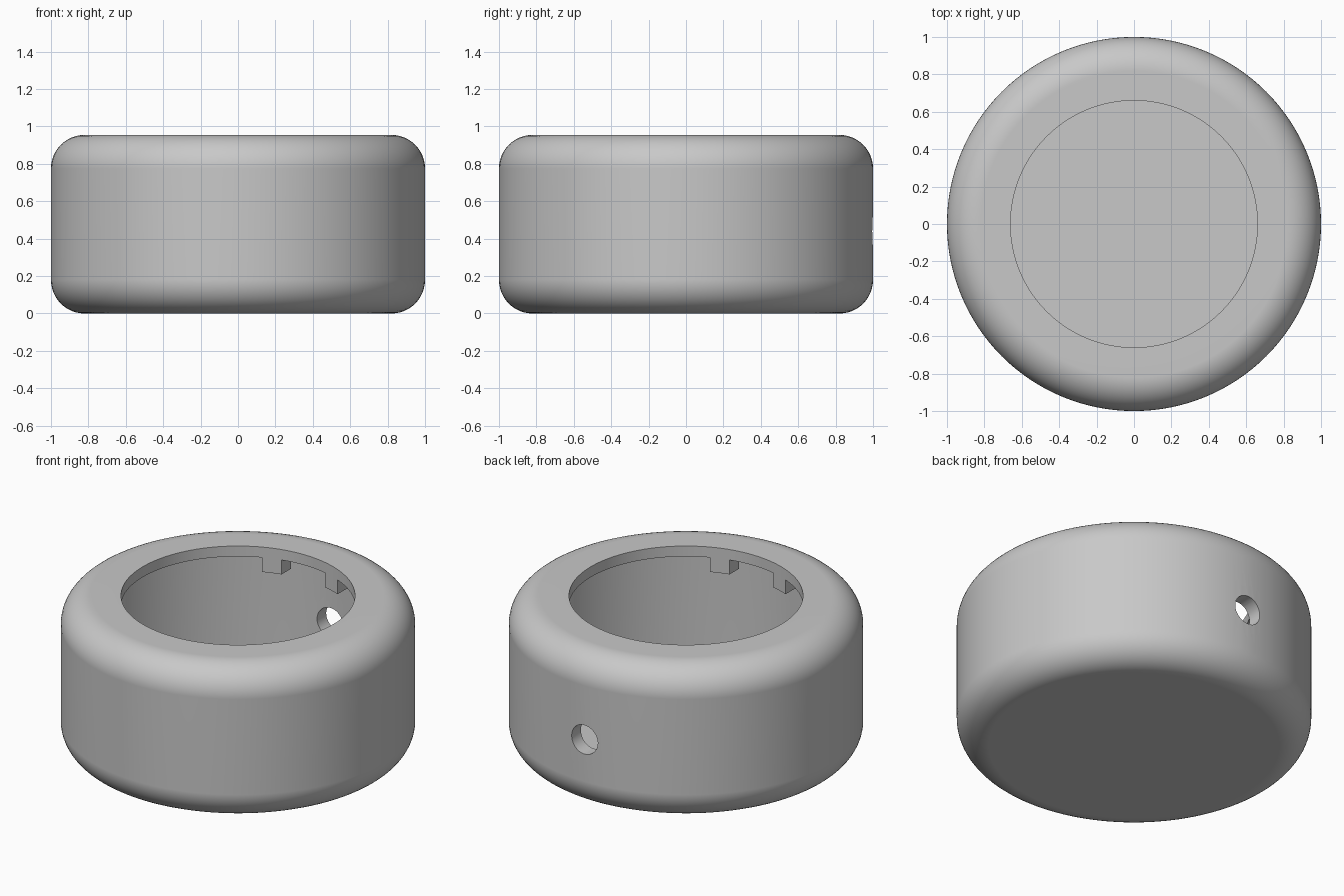
import bpy, bmesh
from math import sin, cos, pi, radians, sqrt
from mathutils import Matrix

cube = bpy.data.objects.get("Cube")
if cube:
    bpy.data.objects.remove(cube, do_unlink=True)

HEIGHT, OUTER, INNER, OPENING = 0.955, 1.0, 0.91, 0.66
FILLET, INNER_FILLET = 0.18, 0.08
FLOOR, LIP_BOTTOM = 0.08, 0.89
SEGMENTS = 128

grey = bpy.data.materials.new("plain grey")
grey.use_nodes = True
grey.diffuse_color = (0.58, 0.58, 0.58, 1)
grey.node_tree.nodes["Principled BSDF"].inputs["Base Color"].default_value = grey.diffuse_color


def make_object(name, bm):
    bmesh.ops.recalc_face_normals(bm, faces=bm.faces)
    mesh = bpy.data.meshes.new(name)
    bm.to_mesh(mesh)
    bm.free()
    obj = bpy.data.objects.new(name, mesh)
    bpy.context.collection.objects.link(obj)
    mesh.materials.append(grey)
    return obj


def select_only(obj):
    bpy.ops.object.select_all(action='DESELECT')
    obj.select_set(True)
    bpy.context.view_layer.objects.active = obj


def corner(r, z, radius, start, steps=12):
    """Quarter-circle points around (r, z), counter-clockwise from start degrees."""
    angles = [radians(start + 90 * i / steps) for i in range(steps + 1)]
    return [(r + radius * cos(a), z + radius * sin(a)) for a in angles]


# Hollow body: outer skin from the base centre up, then over the lip and down inside
r_out, r_in = OUTER - FILLET, INNER - INNER_FILLET
profile = [(0, 0)]
profile += corner(r_out, FILLET, FILLET, -90)
profile += corner(r_out, HEIGHT - FILLET, FILLET, 0)
profile += [(OPENING, HEIGHT), (OPENING, LIP_BOTTOM)]
profile += corner(r_in, LIP_BOTTOM - INNER_FILLET, INNER_FILLET, 0, 6)[::-1]
profile += corner(r_in, FLOOR + INNER_FILLET, INNER_FILLET, -90, 6)[::-1]
profile += [(0, FLOOR)]

bm = bmesh.new()
verts = [bm.verts.new((r, 0, z)) for r, z in profile]
edges = [bm.edges.new(pair) for pair in zip(verts, verts[1:])]
bmesh.ops.spin(bm, geom=verts + edges, cent=(0, 0, 0), axis=(0, 0, 1),
               angle=2 * pi, steps=SEGMENTS, use_merge=True)
bmesh.ops.remove_doubles(bm, verts=bm.verts, dist=0.0001)
body = make_object("hollow_body", bm)

# Round hole through the back wall
bm = bmesh.new()
bmesh.ops.create_cone(bm, cap_ends=True, segments=48, radius1=0.09, radius2=0.09, depth=0.5,
                      matrix=Matrix.Translation((0, 0.95, 0.44)) @ Matrix.Rotation(pi / 2, 4, 'X'))
cutter = make_object("hole_cutter", bm)
cutter.hide_render = True
cut = body.modifiers.new("hole", 'BOOLEAN')
cut.operation, cut.solver, cut.object = 'DIFFERENCE', 'EXACT', cutter
select_only(body)
bpy.ops.object.modifier_apply(modifier=cut.name)
bpy.data.objects.remove(cutter, do_unlink=True)
bpy.ops.object.shade_smooth_by_angle(angle=radians(30))
weighted = body.modifiers.new("even_shading", 'WEIGHTED_NORMAL')
weighted.keep_sharp = True


# Locking tabs hanging under the lip, in pairs at the back and front
def add_tab(name, side, end):
    xs = [0.15 + 0.11 * i / 6 for i in range(7)]
    inner = [(x, sqrt(OPENING ** 2 - x * x)) for x in xs]
    outer = [(x, sqrt(0.75 ** 2 - x * x)) for x in reversed(xs)]
    bm = bmesh.new()
    face = bm.faces.new([bm.verts.new((side * x, end * y, 0.80)) for x, y in inner + outer])
    grown = bmesh.ops.extrude_face_region(bm, geom=[face])["geom"]
    top = [v for v in grown if isinstance(v, bmesh.types.BMVert)]
    bmesh.ops.translate(bm, verts=top, vec=(0, 0, LIP_BOTTOM - 0.80))
    select_only(make_object(name, bm))
    bpy.ops.object.shade_smooth_by_angle(angle=radians(30))


for end, end_name in ((1, "back"), (-1, "front")):
    for side, side_name in ((1, "left"), (-1, "right")):
        add_tab(f"{end_name}_{side_name}_tab", side, end)
